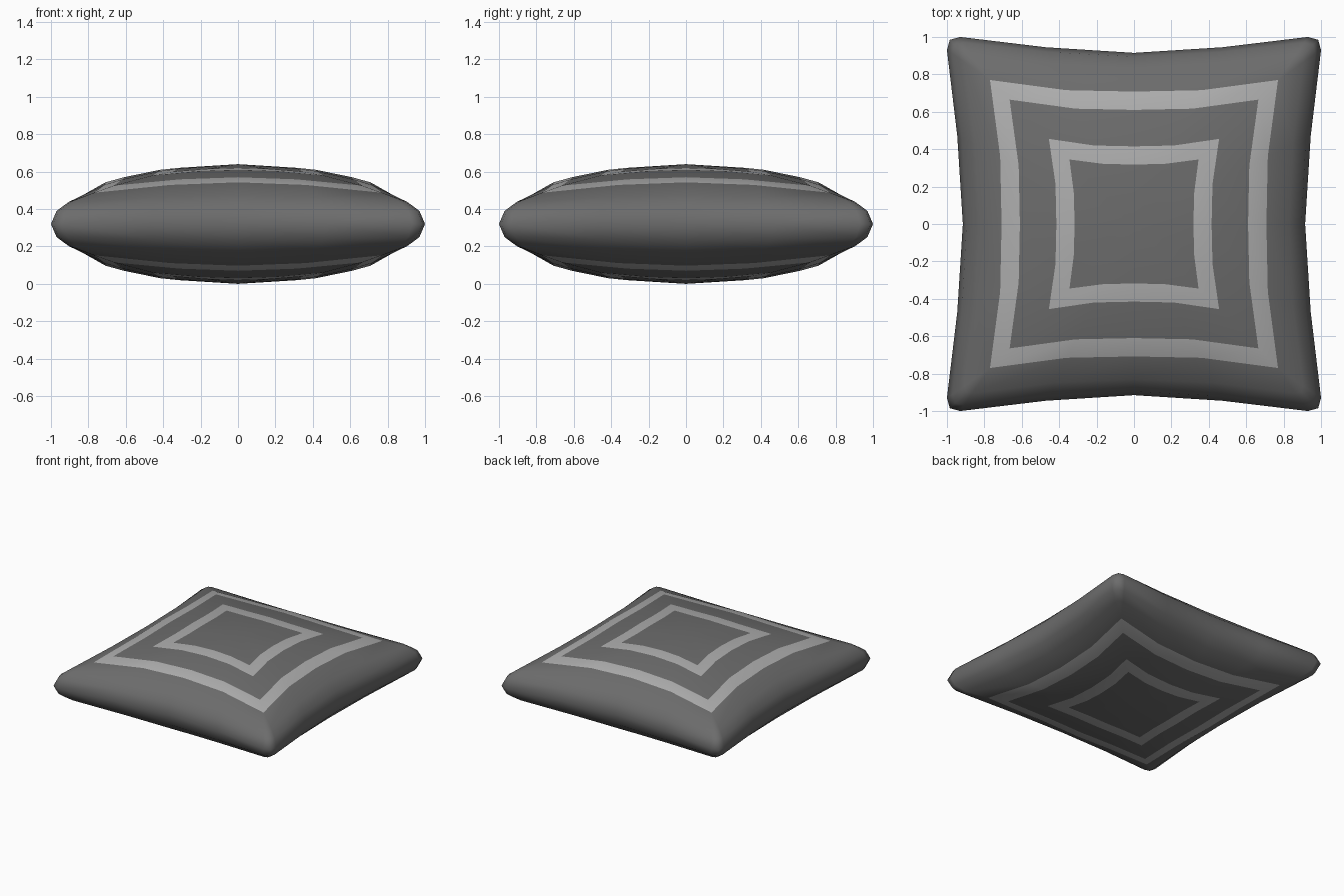
import bpy, bmesh
from mathutils import Matrix, Vector

if "Cube" in bpy.data.objects:
    bpy.data.objects.remove(bpy.data.objects["Cube"])

H = 0.32  # seam height, half the thickness


def material(name, g):
    m = bpy.data.materials.new(name)
    m.diffuse_color = (g, g, g, 1)
    m.use_nodes = True
    m.node_tree.nodes["Principled BSDF"].inputs["Base Color"].default_value = m.diffuse_color
    return m


# rings from seam to crown:
# corner reach, corner rounding, side-middle reach, bend, corner z, middle z
RINGS = [
    (1.00, 0.070, 0.915, 0.35, 0.00, 0.00),
    (0.97, 0.060, 0.895, 0.32, 0.07, 0.085),
    (0.905, 0.04, 0.83, 0.25, 0.118, 0.152),
    (0.77, 0.000, 0.708, 0.12, 0.167, 0.223),
    (0.665, 0.00, 0.610, 0.12, 0.205, 0.250),
    (0.455, 0.00, 0.415, 0.12, 0.260, 0.290),
    (0.345, 0.00, 0.318, 0.12, 0.280, 0.300),
]
STRIPES = (3, 5)  # bands that take the light colour


def ring_points(c, r, m, bend, zc, zm):
    """One pinched square: six points per side, turned four times."""
    yh = m + bend * (c - m)
    zh = zm - 0.25 * (zm - zc)
    side = [(0, -m, zm), (c * 0.47, -yh, zh), (c - r, -c, zc),
            (c - r * 0.22, -c + r * 0.22, zc), (c, -c + r, zc), (yh, -c * 0.47, zh)]
    return [Matrix.Rotation(k * 1.5707963, 3, 'Z') @ Vector(p)
            for k in range(4) for p in side]


bm = bmesh.new()
for sign in (1, -1):
    # upper and lower cover
    loops = []
    for ring in RINGS:
        loops.append([bm.verts.new((p.x, p.y, H + sign * p.z)) for p in ring_points(*ring)])
    n = len(loops[0])
    for i, (a, b) in enumerate(zip(loops, loops[1:])):
        for j in range(n):
            k = (j + 1) % n
            f = bm.faces.new((a[j], a[k], b[k], b[j]))
            f.material_index = 1 if i in STRIPES else 0
    # domed middle panel
    crown = bm.verts.new((0, 0, H + sign * H))
    for j in range(n):
        bm.faces.new((loops[-1][j], loops[-1][(j + 1) % n], crown))

# weld the seam and the sharp stripe corners
bmesh.ops.remove_doubles(bm, verts=bm.verts, dist=0.0005)
bmesh.ops.recalc_face_normals(bm, faces=bm.faces)
for f in bm.faces:
    f.smooth = True

mesh = bpy.data.meshes.new("cushion")
bm.to_mesh(mesh)
bm.free()
mesh.materials.append(material("dark_fabric", 0.15))
mesh.materials.append(material("light_stripe", 0.42))
cushion = bpy.data.objects.new("cushion", mesh)
bpy.context.collection.objects.link(cushion)
